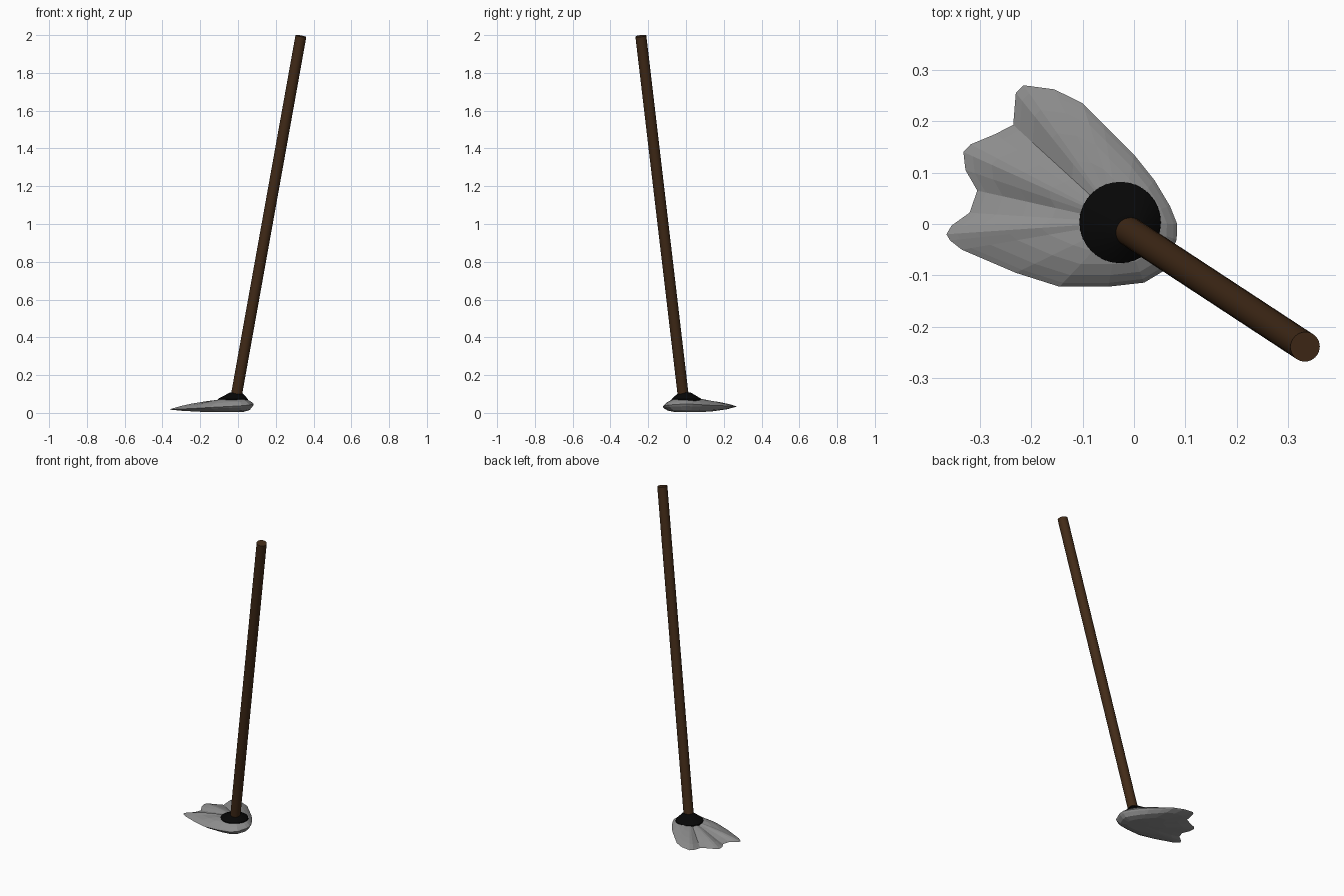
import bpy, bmesh, math
from mathutils import Vector

if "Cube" in bpy.data.objects:
    bpy.data.objects.remove(bpy.data.objects["Cube"])


def material(name, rgb):
    m = bpy.data.materials.new(name)
    m.diffuse_color = (*rgb, 1)
    m.use_nodes = True
    m.node_tree.nodes["Principled BSDF"].inputs["Base Color"].default_value = m.diffuse_color
    return m


def finish(name, bm, mat, smooth=False):
    bmesh.ops.recalc_face_normals(bm, faces=bm.faces)
    me = bpy.data.meshes.new(name)
    bm.to_mesh(me)
    bm.free()
    ob = bpy.data.objects.new(name, me)
    bpy.context.collection.objects.link(ob)
    me.materials.append(mat)
    if smooth:
        bpy.context.view_layer.objects.active = ob
        ob.select_set(True)
        bpy.ops.object.shade_smooth_by_angle(angle=math.radians(35))
        ob.select_set(False)
    return ob


def loft(bm, rings):
    loops = [[bm.verts.new(p) for p in r] for r in rings]
    n = len(loops[0])
    for a, b in zip(loops, loops[1:]):
        for i in range(n):
            j = (i + 1) % n
            bm.faces.new((a[i], a[j], b[j], b[i]))
    bm.faces.new(loops[0])
    bm.faces.new(loops[-1])


# Mop head: rim outline x, y, z and fold height (tips raised, notches sunk)
rim = [
    (-.365, -.02, .018, .6), (-.355, -.003, .018, .5), (-.32, .022, .02, -.2),
    (-.305, .065, .019, -.7), (-.328, .105, .022, 0), (-.332, .14, .024, .6),
    (-.318, .155, .025, .6), (-.27, .175, .025, .2), (-.235, .193, .024, -.6),
    (-.23, .255, .033, .2), (-.215, .27, .034, .6), (-.155, .262, .034, .6),
    (-.10, .235, .036, .4), (-.06, .195, .038, .2), (0, .135, .04, 0),
    (.04, .085, .043, 0), (.07, .035, .046, 0), (.084, 0, .047, 0),
    (.083, -.03, .046, 0), (.06, -.09, .042, 0), (.02, -.114, .038, 0),
    (-.05, -.122, .034, .2), (-.145, -.122, .029, -.2), (-.23, -.095, .024, .2),
    (-.335, -.05, .019, .2), (-.358, -.032, .018, .4)]
cx, cy = -.027, .003


def ring(f, top):
    pts = []
    for x, y, z, fold in rim:
        d = math.hypot(x - cx, y - cy)
        t = min(1, max(0, (d - .11) / .16))
        if top:
            p = 4 - 2.6 * t
            h = z + (.077 - z) * (1 - f ** p)
            h += .007 * fold * t * math.sin(math.pi * f ** 2)
        else:
            h = .004 + (z - .004) * f ** (6 - 3 * t)
        pts.append(Vector((cx + (x - cx) * f, cy + (y - cy) * f, h)))
    return pts


bm = bmesh.new()
loft(bm, [ring(f, True) for f in (.2, .45, .65, .82, .94, 1)]
     + [ring(f, False) for f in (.95, .8, .5, .2)])
finish("mop_head", bm, material("grey_cloth", (.27, .27, .27)))

# Clamp collar
bm = bmesh.new()
profile = [(cx, cy, .08, .05), (cx, cy, .079, .074), (-.012, -.006, .034, .106),
           (-.010, -.008, .026, .109)]
loft(bm, [[(x + r * math.cos(2 * math.pi * i / 32),
            y + r * math.sin(2 * math.pi * i / 32), z) for i in range(32)]
          for x, y, r, z in profile])
finish("clamp_collar", bm, material("black_plastic", (.002, .002, .002)), True)

# Leaning handle
a, b = Vector((-.010, -.014, .085)), Vector((.333, -.239, 1.995))
axis = b - a
bm = bmesh.new()
bmesh.ops.create_cone(bm, cap_ends=True, segments=32, radius1=.029, radius2=.029,
                      depth=axis.length)
rot = axis.to_track_quat('Z', 'Y').to_matrix()
for v in bm.verts:
    v.co = rot @ v.co + (a + b) / 2
finish("handle", bm, material("brown_wood", (.055, .024, .009)), True)
